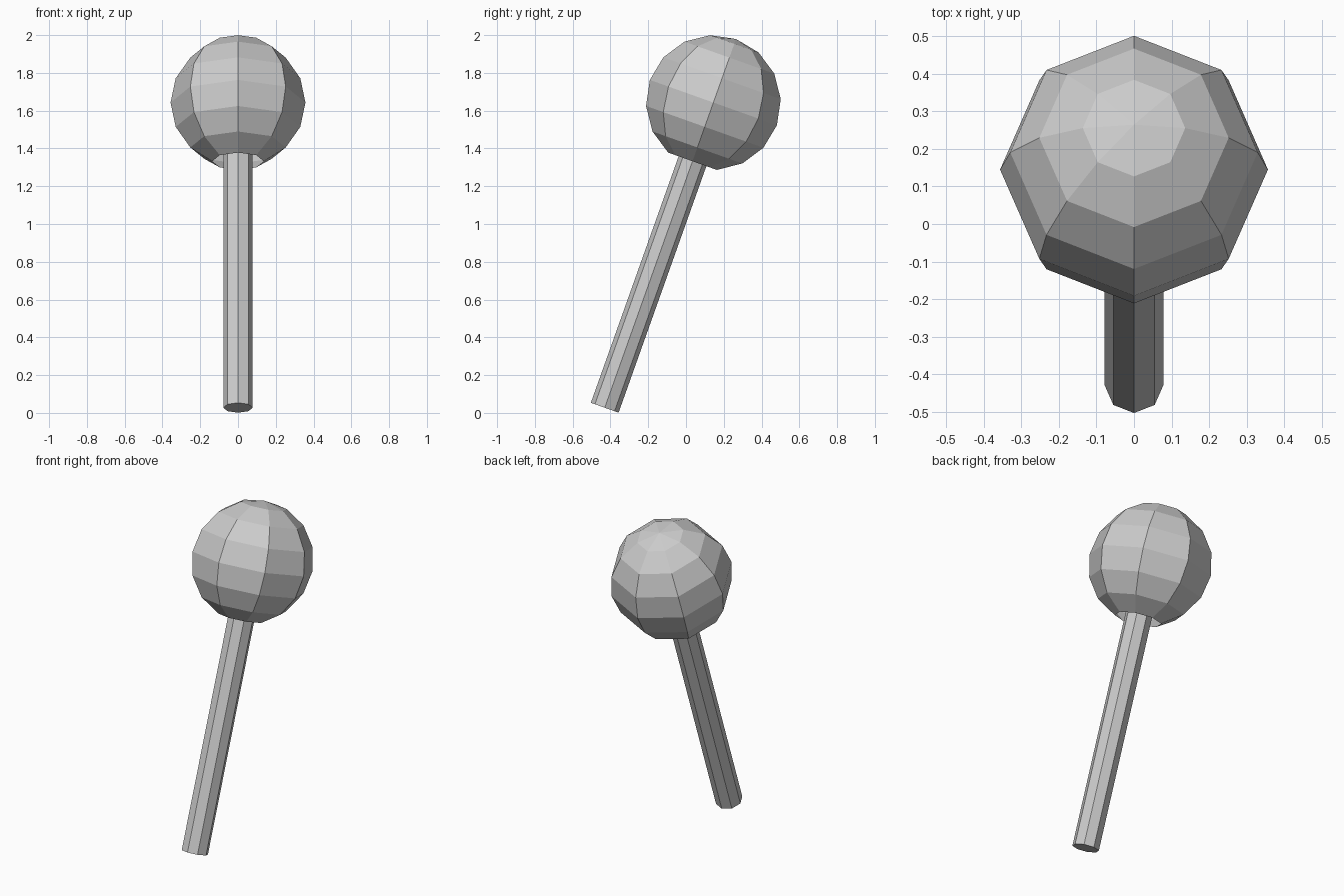
import bpy, bmesh, math
from mathutils import Matrix, Vector

if "Cube" in bpy.data.objects:
    bpy.data.objects.remove(bpy.data.objects["Cube"])

TILT = math.radians(19.6)
CENTRE = Vector((0, 0.145, 1.643))
R = 0.357                 # ball radius
STICK_R = 0.078
BASE = -1.715             # stick base along the tilted axis
TOP = -0.25               # stick top, just inside the ball

# local z is the stick axis, leaning towards +y
FRAME = Matrix.Translation(CENTRE) @ Matrix.Rotation(-TILT, 4, 'X')


def finish(bm, name):
    bmesh.ops.transform(bm, matrix=FRAME, verts=bm.verts)
    mesh = bpy.data.meshes.new(name)
    bm.to_mesh(mesh)
    bm.free()
    obj = bpy.data.objects.new(name, mesh)
    bpy.context.collection.objects.link(obj)
    return obj


# round head: eight-sided ball, open underneath where the stick enters
bm = bmesh.new()
bmesh.ops.create_uvsphere(bm, u_segments=8, v_segments=8, radius=R)
pole = min(bm.verts, key=lambda v: v.co.z)
bmesh.ops.delete(bm, geom=[pole], context='VERTS')
finish(bm, "ball_head")

# stick: eight-sided rod with a vertex facing each axis
bm = bmesh.new()
bmesh.ops.create_cone(bm, cap_ends=True, segments=8, radius1=STICK_R,
                      radius2=STICK_R, depth=TOP - BASE,
                      matrix=Matrix.Translation((0, 0, (TOP + BASE) / 2)))
finish(bm, "stick")
